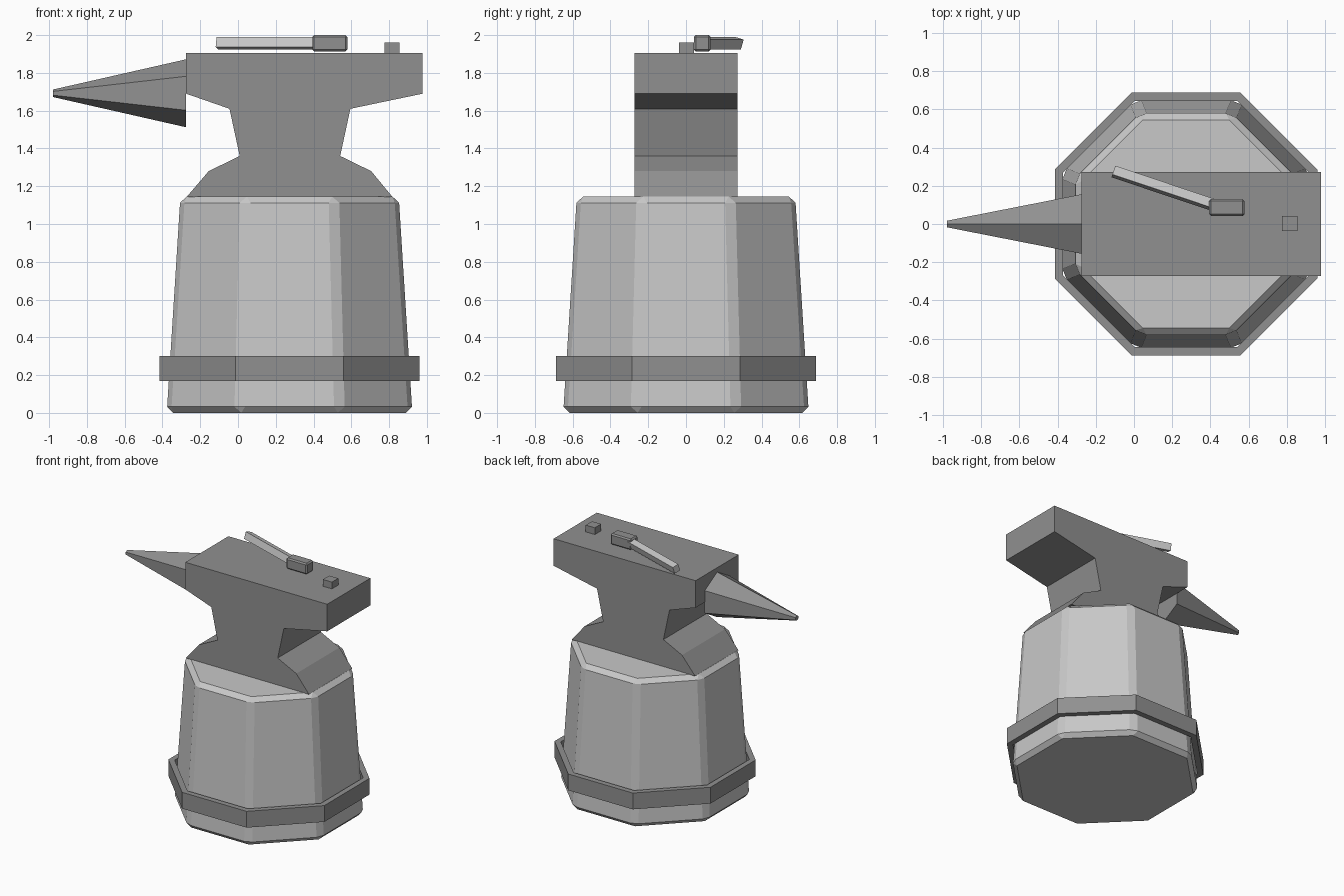
import bpy, bmesh
from math import radians, pi, cos
from mathutils import Matrix, Vector

if "Cube" in bpy.data.objects:
    bpy.data.objects.remove(bpy.data.objects["Cube"], do_unlink=True)


def material(name, grey):
    m = bpy.data.materials.new(name)
    m.use_nodes = True
    col = (grey, grey, grey, 1)
    m.diffuse_color = col
    m.node_tree.nodes["Principled BSDF"].inputs["Base Color"].default_value = col
    return m


LIGHT = material("light_grey_wood", 0.58)
DARK = material("dark_grey_metal", 0.28)
CX = 0.273                      # axis of the stump and anvil body


def finish(name, bm, mat, bevel=0):
    bmesh.ops.recalc_face_normals(bm, faces=bm.faces)
    me = bpy.data.meshes.new(name)
    bm.to_mesh(me)
    bm.free()
    me.materials.append(mat)
    ob = bpy.data.objects.new(name, me)
    bpy.context.collection.objects.link(ob)
    if bevel:
        mod = ob.modifiers.new("Bevel", 'BEVEL')
        mod.width = bevel
        mod.segments = 1
        mod.limit_method = 'NONE'
    return ob


def box(name, size, matrix, mat, bevel=0):
    bm = bmesh.new()
    bmesh.ops.create_cube(bm, size=1, matrix=matrix @ Matrix.Diagonal((*size, 1)))
    return finish(name, bm, mat, bevel)


def octagon(bm, apothem, z):
    r = apothem / cos(pi / 8)
    turn = Matrix.Rotation(pi / 8, 3, 'Z')
    return [bm.verts.new(Matrix.Rotation(i * pi / 4, 3, 'Z') @ turn @ Vector((r, 0, 0))
                         + Vector((CX, 0, z))) for i in range(8)]


def bridge(bm, a, b):
    for i in range(8):
        j = (i + 1) % 8
        bm.faces.new((a[i], a[j], b[j], b[i]))


# Tapered eight-sided stump with chamfered edges
bm = bmesh.new()
low, high = octagon(bm, 0.65, 0), octagon(bm, 0.578, 1.145)
bridge(bm, low, high)
bm.faces.new(low)
bm.faces.new(high)
finish("stump", bm, LIGHT, 0.033)

# Hollow band round the stump
bm = bmesh.new()
rings = [octagon(bm, a, z) for a, z in
         ((0.688, 0.17), (0.688, 0.30), (0.645, 0.30), (0.645, 0.17))]
for k in range(4):
    bridge(bm, rings[k], rings[(k + 1) % 4])
finish("stump_band", bm, DARK)

# Anvil body: side profile extruded across its width
right = [(0.818, 1.143), (0.705, 1.28), (0.541, 1.36), (0.595, 1.61),
         (0.978, 1.69), (0.978, 1.906)]
left = [(-0.275, 1.906), (-0.275, 1.69)] + [(2 * CX - x, z) for x, z in right[3::-1]]
left[2:] = [(x + 0.004 if z > 1.2 else x, z) for x, z in left[2:]]
bm = bmesh.new()
face = bm.faces.new([bm.verts.new((x, -0.272, z)) for x, z in right + left])
out = bmesh.ops.extrude_face_region(bm, geom=[face])
bmesh.ops.translate(bm, vec=(0, 0.544, 0),
                    verts=[v for v in out["geom"] if isinstance(v, bmesh.types.BMVert)])
finish("anvil_body", bm, DARK)

# Six-sided tapering horn, one ridge upward
bm = bmesh.new()
bmesh.ops.create_cone(bm, cap_ends=True, segments=6, radius1=0.18, radius2=0.02,
                      depth=0.705)
bmesh.ops.rotate(bm, verts=bm.verts, matrix=Matrix.Rotation(-pi / 2, 3, 'Y'))
if max(v.co.z for v in bm.verts) < 0.17:
    bmesh.ops.rotate(bm, verts=bm.verts, matrix=Matrix.Rotation(pi / 6, 3, 'X'))
bmesh.ops.translate(bm, verts=bm.verts, vec=(-0.6265, 0, 1.692))
finish("anvil_horn", bm, DARK)

# Small peg on the anvil face
box("anvil_peg", (0.08, 0.08, 0.07), Matrix.Translation((0.815, 0.003, 1.925)), DARK)

# Hammer lying on the anvil face
box("hammer_head", (0.185, 0.088, 0.087), Matrix.Translation((0.486, 0.086, 1.9565)),
    DARK, 0.01)
handle = (Matrix.Translation((0.155, 0.187, 1.957)) @ Matrix.Rotation(radians(-18.5), 4, 'Z')
          @ Matrix.Rotation(radians(-17), 4, 'X'))
box("hammer_handle", (0.555, 0.05, 0.055), handle, LIGHT)
